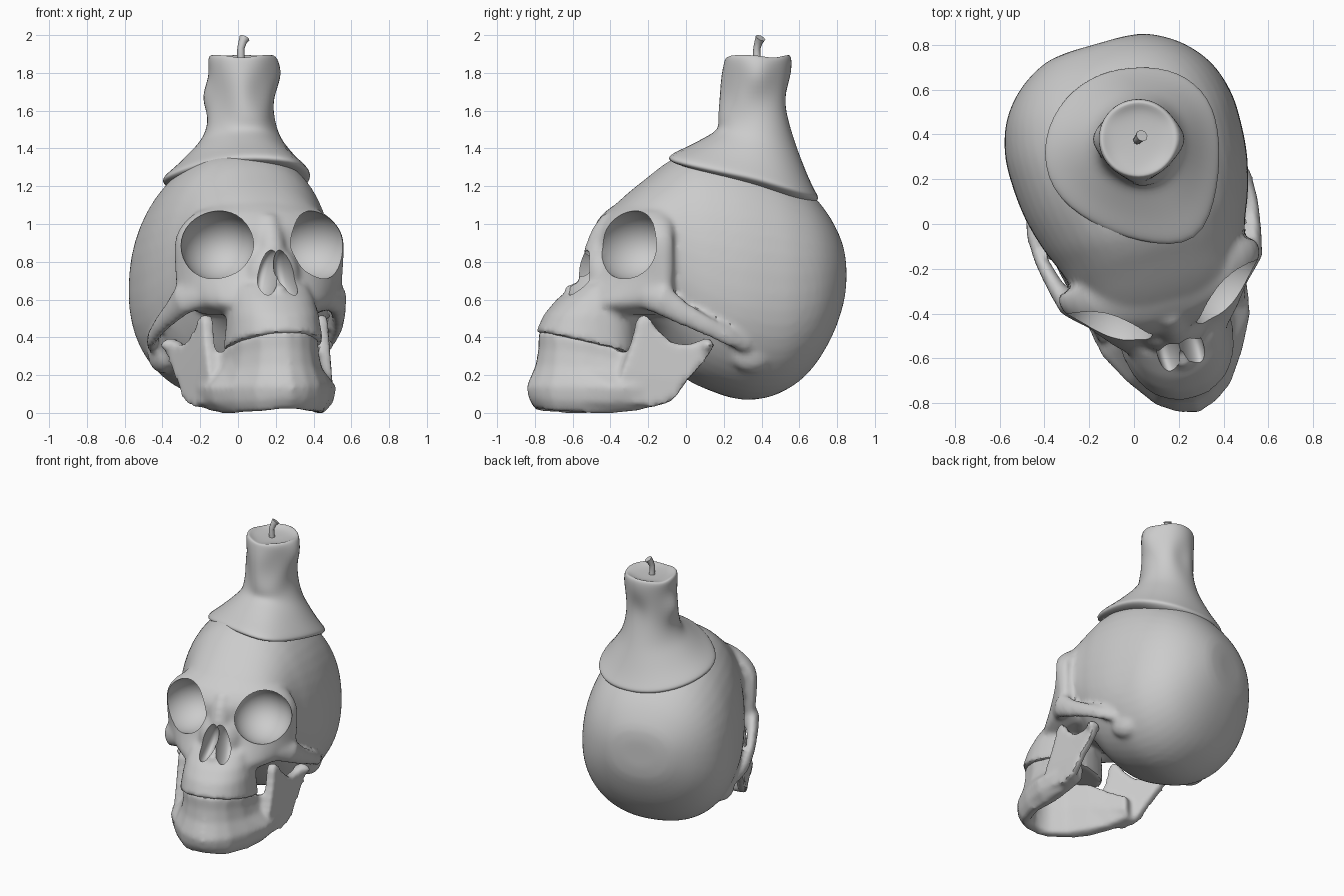
import bpy, bmesh, math
from math import sin, cos, pi, radians
from mathutils import Vector, Matrix

if "Cube" in bpy.data.objects:
    bpy.data.objects.remove(bpy.data.objects["Cube"])

YAW = radians(16)


def loft(bm, rings):
    """Skin a list of equal-length rings and cap both ends."""
    vs = [[bm.verts.new(p) for p in r] for r in rings]
    n = len(vs[0])
    for a, b in zip(vs, vs[1:]):
        for i in range(n):
            j = (i + 1) % n
            bm.faces.new((a[i], a[j], b[j], b[i]))
    bm.faces.new(vs[0][::-1])
    bm.faces.new(vs[-1])


def densify(rows, n=4):
    """Catmull-Rom interpolation between rows of numbers."""
    out = []
    for i in range(len(rows) - 1):
        q = [rows[max(0, min(len(rows) - 1, i + d))] for d in (-1, 0, 1, 2)]
        for k in range(n):
            t = k / n
            out.append([.5 * (2 * b + (c - a) * t + (2 * a - 5 * b + 4 * c - d) * t * t
                              + (3 * b - a - 3 * c + d) * t ** 3) for a, b, c, d in zip(*q)])
    return out + [rows[-1]]


def tube(bm, path, flat=1.0, up=(0, 0, 1), n=10):
    """Tube along (x, y, z, radius) points, squashed sideways by flat."""
    pts = [Vector(p[:3]) for p in path]
    rings = []
    for i, p in enumerate(pts):
        t = (pts[min(i + 1, len(pts) - 1)] - pts[max(i - 1, 0)]).normalized()
        s = t.cross(Vector(up)).normalized()
        u = s.cross(t)
        r = path[i][3]
        rings.append([p + s * r * flat * cos(2 * pi * k / n) + u * r * sin(2 * pi * k / n)
                      for k in range(n)])
    loft(bm, rings)


def ball(bm, loc, size, rot=Matrix()):
    m = Matrix.Translation(loc) @ rot @ Matrix.Diagonal((*size, 1))
    bmesh.ops.create_uvsphere(bm, u_segments=28, v_segments=18, radius=1, matrix=m)


def spow(x, p):
    return math.copysign(abs(x) ** p, x)


def make(name, bm):
    bmesh.ops.recalc_face_normals(bm, faces=bm.faces[:])
    me = bpy.data.meshes.new(name)
    bm.to_mesh(me)
    bm.free()
    ob = bpy.data.objects.new(name, me)
    bpy.context.scene.collection.objects.link(ob)
    return ob


def fuse(ob, voxel, iterations):
    m = ob.modifiers.new("fuse", 'REMESH')
    m.mode = 'VOXEL'
    m.voxel_size = voxel
    s = ob.modifiers.new("soften", 'SMOOTH')
    s.factor = 0.5
    s.iterations = iterations


def finish(ob, angle=40, turned=True):
    """Bake modifiers, shade, and turn into the final heading."""
    bpy.context.view_layer.update()
    dg = bpy.context.evaluated_depsgraph_get()
    me = bpy.data.meshes.new_from_object(ob.evaluated_get(dg))
    ob.modifiers.clear()
    ob.data = me
    for o in bpy.context.scene.objects:
        o.select_set(o == ob)
    bpy.context.view_layer.objects.active = ob
    bpy.ops.object.shade_smooth_by_angle(angle=radians(angle))
    if turned:
        ob.rotation_euler.z = YAW
        ob.location = (0.043, 0.012, 0)


# --- skull: braincase slices (y, top, bottom, half width, widest z)
bm = bmesh.new()
case = [(.82, .84, .64, .12, .74), (.8, .94, .52, .24, .73), (.72, 1.08, .34, .375, .7),
        (.6, 1.21, .18, .475, .66), (.45, 1.31, .09, .525, .63), (.3, 1.37, .07, .53, .63),
        (.15, 1.39, .11, .515, .65), (0, 1.375, .18, .475, .7), (-.1, 1.33, .28, .435, .75),
        (-.2, 1.255, .42, .4, .81), (-.32, 1.16, .5, .36, .84), (-.4, 1.08, .55, .29, .84),
        (-.46, .98, .6, .18, .82)]
rings = []
for y, top, bot, w, zc in densify(case):
    ring = []
    for k in range(48):
        a = 2 * pi * k / 48
        s = spow(sin(a), .92)
        ring.append((.01 + w * spow(cos(a), .88), y,
                     zc + s * ((top - zc) if s > 0 else (zc - bot))))
    rings.append(ring)
loft(bm, rings)

# face slices (z, front y, half width, side sharpness)
face = [(1.12, -.36, .2, 1), (1.06, -.44, .35, 1), (.98, -.495, .435, 1.05),
        (.9, -.505, .465, 1.2), (.8, -.515, .465, 1.4), (.72, -.55, .46, 1.6),
        (.64, -.61, .45, 1.7), (.57, -.67, .42, 1.8), (.52, -.64, .3, 1.6)]
rings = []
for z, f, w, p in densify(face, 2):
    ring = [(w * cos(pi * k / 18), -.25 + (f + .25) * sin(pi * k / 18) ** p, z)
            for k in range(19)]
    rings.append(ring + [(-w * .97, -.21, z), (w * .97, -.21, z)])
loft(bm, rings)

# nose bridge, nose surround and nasal spine
tube(bm, [(0, -.42, 1.02, .06), (0, -.47, .95, .065), (0, -.5, .87, .07), (0, -.5, .75, .09)],
     up=(0, 1, 0))
ball(bm, (0, -.5, .72), (.15, .1, .17))
ball(bm, (0, -.635, .655), (.035, .05, .03))

# upper jaw with slanted bite line
rings = []
for z, f, w in [(.68, -.61, .19), (.6, -.715, .22), (.52, -.785, .24), (.42, -.83, .26)]:
    ring = []
    for k in range(28):
        a = 2 * pi * k / 28
        s = spow(sin(a), .92)
        y = -.5 + s * ((f + .5) * -1 if s < 0 else .2)
        ring.append((w * spow(cos(a), .9), y, z - (.25 * (y + .8) if z < .5 else 0)))
    rings.append(ring)
loft(bm, rings)

# cheek arches and ear-side bumps
for s in (-1, 1):
    tube(bm, [(s * .36, -.34, .62, .075), (s * .425, -.27, .6, .085), (s * .46, -.17, .53, .065),
              (s * .49, -.04, .46, .052), (s * .495, .08, .4, .047), (s * .47, .18, .36, .042),
              (s * .42, .25, .34, .035)], flat=.6)
    ball(bm, (s * .39, .24, .31), (.075, .12, .1))
skull = make("skull", bm)
fuse(skull, .018, 7)

# eye sockets and nose openings
cutters = []
for s in (-1, 1):
    for loc, size, rot in [
            ((s * .262, -.38, .885), (.2, .23, .185), Matrix.Rotation(s * radians(27), 4, 'Z')),
            ((s * .048, -.6, .735), (.05, .14, .135), Matrix.Rotation(-s * radians(13), 4, 'Y'))]:
        cb = bmesh.new()
        ball(cb, loc, size, rot)
        c = make("socket_cutter", cb)
        c.hide_render = True
        cutters.append(c)
        m = skull.modifiers.new("socket", 'BOOLEAN')
        m.operation = 'DIFFERENCE'
        m.solver = 'EXACT'
        m.object = c
finish(skull)
for c in cutters:
    bpy.data.objects.remove(c)

# --- lower jaw: stations (x, y, flare, bottom, top), mirrored around the chin
bm = bmesh.new()
half = [(.07, -.805, .06, .015, .43), (.135, -.765, .055, .005, .425), (.212, -.65, .06, 0, .4),
        (.25, -.5, .1, -.005, .36), (.29, -.36, .085, .01, .27), (.325, -.22, .05, .05, .2)]
st = [(-x, *r) for x, *r in reversed(half)] + [(0, -.82, .07, .02, .43)] + half
rings = []
for i, (x, y, e, bot, top) in enumerate(st):
    a, b = st[max(i - 1, 0)], st[min(i + 1, len(st) - 1)]
    t = Vector((b[0] - a[0], b[1] - a[1])).normalized()
    prof = [(0, top), (0, top * .8), (e * .25, top * .35 + .1), (e, .14), (e * .85, bot + .06),
            (e * .3, bot), (-.04, bot + .01), (-.07, top * .5), (-.07, top)]
    rings.append([(x + t.y * n, y - t.x * n, z) for n, z in prof])
loft(bm, rings)

# rear branches with hinge and pointed process
side = [(-.48, .06), (-.3, .03), (-.2, .06), (-.12, .17), (-.01, .3), (.01, .36), (-.04, .385),
        (-.12, .36), (-.2, .375), (-.27, .44), (-.33, .53), (-.37, .5), (-.4, .38), (-.46, .22)]
for s in (-1, 1):
    loft(bm, [[(s * (.35 + .25 * (y + .3) - .07 * max(0, z - .2) + d), y, z) for y, z in side]
              for d in (-.032, .032)])
    ball(bm, (s * .42, -.02, .36), (.06, .04, .035))
jaw = make("lower_jaw", bm)
fuse(jaw, .017, 7)
finish(jaw)

# --- melted candle: skirt reach and skirt height around the axis
reach = [.36, .37, .35, .32, .34, .38, .43, .46, .43, .46, .56, .41]
drop = [1.26, 1.20, 1.16, 1.15, 1.16, 1.19, 1.24, 1.27, 1.34, 1.375, 1.36, 1.30]
N = 12
bm = bmesh.new()


def wax(fn):
    rz = [fn(k) for k in range(N)]
    return [(.02 + r * cos(2 * pi * k / N), .38 + r * sin(2 * pi * k / N), z)
            for k, (r, z) in enumerate(rz)]


rings = [wax(lambda k: (.05, 1.87)), wax(lambda k: (.14, 1.875)),
         wax(lambda k: (.175, 1.905 - .03 * (k % 4 == 1)))]
# column rings: z, radius, drip bulges by direction index
for z, r, bulge in [(1.87, .19, {0: .02, 9: -.01}), (1.78, .183, {0: .06, 9: .03, 6: -.01}),
                    (1.67, .175, {6: .08, 0: -.01, 3: -.045, 9: .05, 11: .02}),
                    (1.56, .178, {9: .05, 10: .05, 3: -.02, 7: .03, 6: -.01})]:
    rings.append(wax(lambda k: (r + bulge.get(k, 0), z)))
for t in (.05, .3, .65, .95):
    rings.append(wax(lambda k: (
        .2 + (reach[k] - .2) * t,
        drop[k] + .005 + (1.5 + .3 * (drop[k] - 1.35) - drop[k]) * (1 - t) ** 1.2)))
rings += [wax(lambda k: (reach[k] + .012, drop[k] - .015)),
          wax(lambda k: (reach[k] - .005, drop[k] - .04)),
          wax(lambda k: (reach[k] * .7, drop[k] - .07)), wax(lambda k: (.05, 1.2))]
loft(bm, rings)
candle = make("melted_candle", bm)
m = candle.modifiers.new("round", 'SUBSURF')
m.levels = m.render_levels = 2
finish(candle, 50, turned=False)

# wick
bm = bmesh.new()
tube(bm, [(.02, .38, 1.83, .022), (.015, .375, 1.89, .02), (.015, .375, 1.93, .019),
          (.025, .385, 1.965, .022), (.035, .395, 1.985, .028)], up=(0, 1, 0), n=8)
finish(make("wick", bm), 50, turned=False)
